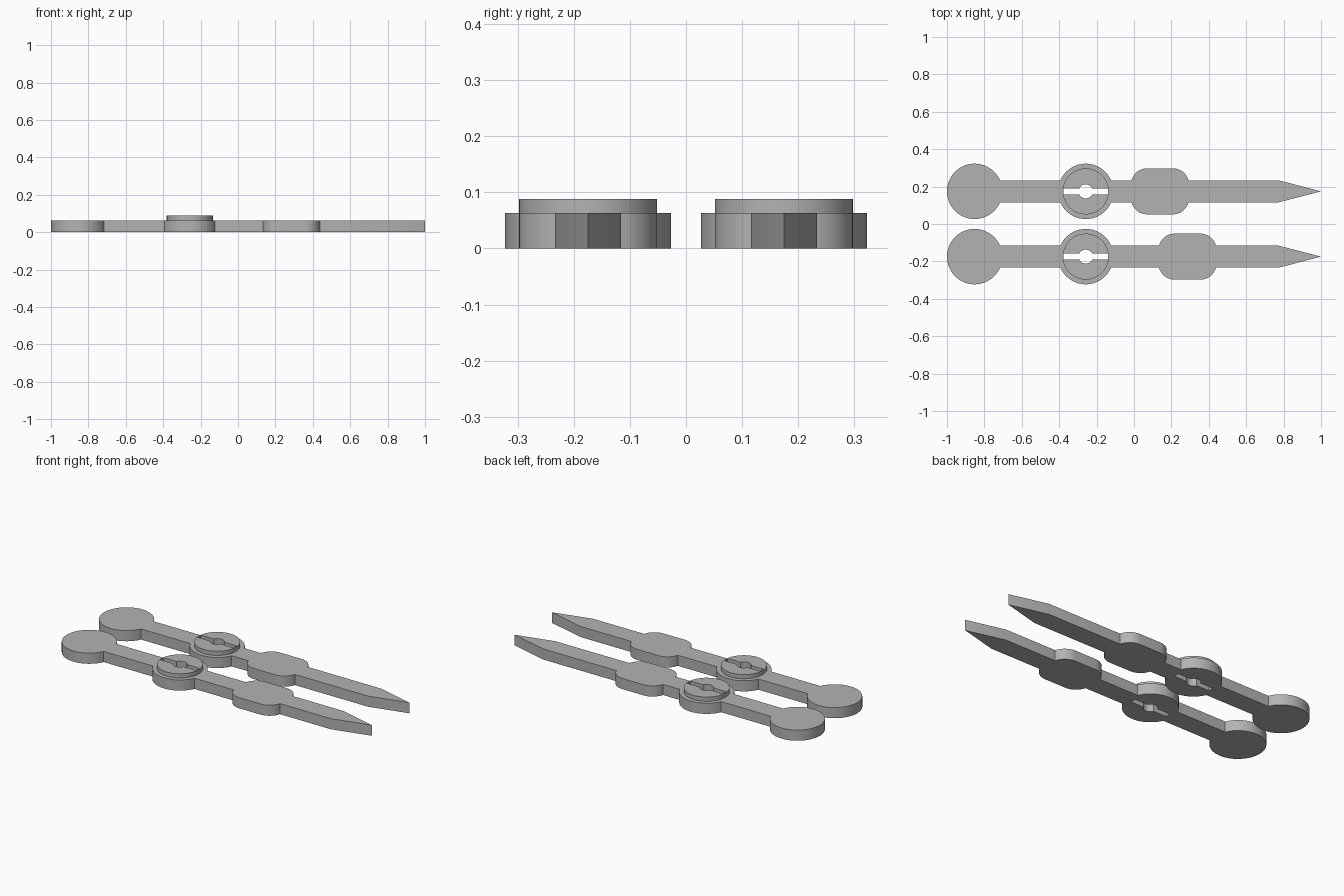
import bpy
from math import sin, cos, asin, pi, radians
from mathutils import Vector

cube = bpy.data.objects.get("Cube")
if cube:
    bpy.data.objects.remove(cube, do_unlink=True)

# Shared dimensions
SHANK = 0.059      # half width of the bar
BULB = 0.148       # radius of the end bulb and pivot ring
THICK = 0.063
HUB_R, HUB_TOP = 0.123, 0.088
BULB_X, PIVOT_X = -0.852, -0.258
TAPER_X, TIP_X = 0.773, 1.0
PAD_LEN, PAD_W, PAD_R = 0.155, 0.123, 0.086

grey = bpy.data.materials.new("Grey")
grey.use_nodes = True
GREY = (0.45, 0.45, 0.45, 1)
grey.diffuse_color = GREY
grey.node_tree.nodes["Principled BSDF"].inputs["Base Color"].default_value = GREY


def arc(cx, cy, r, a0, a1, n):
    return [(cx + r * cos(a0 + (a1 - a0) * i / n),
             cy + r * sin(a0 + (a1 - a0) * i / n)) for i in range(n + 1)]


def mirrored(upper):
    """Close an upper half outline with its reflection across the x axis."""
    return upper + [(x, -y) for x, y in reversed(upper) if abs(y) > 1e-5]


def hand_outline(pad_x):
    join = asin(SHANK / BULB)
    corner = asin((SHANK - PAD_W + PAD_R) / PAD_R)
    dx, cy = PAD_LEN - PAD_R, PAD_W - PAD_R
    upper = arc(BULB_X, 0, BULB, pi, join, 32)
    upper += arc(PIVOT_X, 0, BULB, pi - join, join, 28)
    upper += arc(pad_x - dx, cy, PAD_R, pi - corner, pi / 2, 10)
    upper += arc(pad_x + dx, cy, PAD_R, pi / 2, corner, 10)
    upper += [(TAPER_X, SHANK), (TIP_X, 0)]
    return mirrored(upper)


def slot_outline():
    """Round hole with a narrow arm to each side."""
    r, half, reach = 0.038, 0.016, 0.118
    a = asin(half / r)
    upper = [(-reach, half)] + arc(0, 0, r, pi - a, a, 10) + [(reach, half)]
    return mirrored([(PIVOT_X + x, y) for x, y in upper])


def plate(name, outlines, y, z0, z1):
    """Fill the outlines (inner ones become holes) and extrude from z0 to z1."""
    curve = bpy.data.curves.new(name + "_profile", 'CURVE')
    curve.dimensions, curve.fill_mode = '2D', 'BOTH'
    curve.extrude = (z1 - z0) / 2
    for pts in outlines:
        spline = curve.splines.new('POLY')
        spline.points.add(len(pts) - 1)
        for p, (px, py) in zip(spline.points, pts):
            p.co = (px, py, 0, 1)
        spline.use_cyclic_u = True
    helper = bpy.data.objects.new(name + "_helper", curve)
    bpy.context.collection.objects.link(helper)
    bpy.context.view_layer.update()
    deps = bpy.context.evaluated_depsgraph_get()
    mesh = bpy.data.meshes.new_from_object(helper.evaluated_get(deps))
    bpy.data.objects.remove(helper, do_unlink=True)
    mesh.name = name
    mesh.materials.clear()
    mesh.materials.append(grey)
    obj = bpy.data.objects.new(name, mesh)
    obj.location = Vector((0, y, (z0 + z1) / 2))
    bpy.context.collection.objects.link(obj)
    bpy.ops.object.select_all(action='DESELECT')
    obj.select_set(True)
    bpy.context.view_layer.objects.active = obj
    # Weld caps to walls so the solid is closed
    bpy.ops.object.mode_set(mode='EDIT')
    bpy.ops.mesh.select_all(action='SELECT')
    bpy.ops.mesh.remove_doubles(threshold=0.0001)
    bpy.ops.mesh.normals_make_consistent(inside=False)
    bpy.ops.object.mode_set(mode='OBJECT')
    bpy.ops.object.shade_smooth_by_angle(angle=radians(25))
    return obj


# Two slotted hands side by side, with the grip pad at different places
hub_circle = arc(PIVOT_X, 0, HUB_R, 0, 2 * pi, 64)[:-1]
for side, y, pad_x in (("front", -0.1745, 0.286), ("back", 0.1745, 0.139)):
    plate(side + "_hand", [hand_outline(pad_x), slot_outline()], y, 0, THICK)
    plate(side + "_pivot_hub", [hub_circle, slot_outline()], y, THICK, HUB_TOP)
